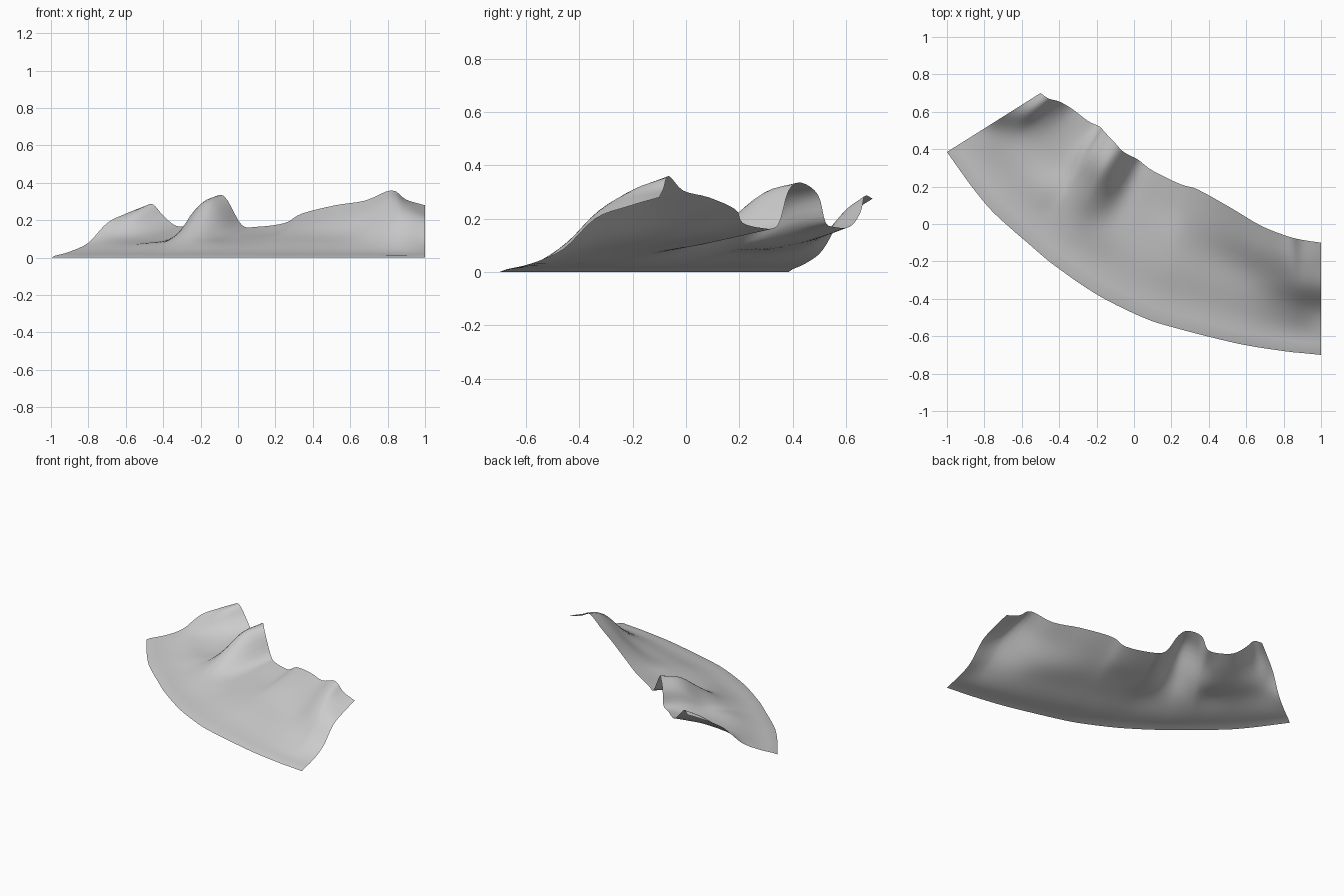
import bpy, bmesh

# Cross sections along the hillside, left to right:
# front x, front y, back x, back y, then heights at 40, 60, 80 and 100 % of the way back
SECTIONS = [
    (-1.00, .385, -.50, .70, .08, .185, .235, .275),
    (-.94, .30, -.455, .67, .08, .14, .23, .285),
    (-.86, .19, -.40, .655, .075, .11, .17, .225),
    (-.76, .07, -.33, .615, .07, .095, .13, .17),
    (-.64, -.04, -.245, .55, .075, .09, .125, .17),
    (-.57, -.10, -.185, .522, .075, .11, .17, .19),
    (-.53, -.135, -.16, .495, .08, .145, .25, .29),
    (-.46, -.195, -.10, .432, .09, .19, .30, .335),
    (-.40, -.24, -.055, .385, .09, .175, .26, .305),
    (-.28, -.325, .02, .345, .08, .11, .145, .175),
    (-.14, -.41, .10, .285, .07, .10, .13, .165),
    (.06, -.505, .25, .212, .075, .11, .14, .185),
    (.20, -.55, .34, .185, .08, .125, .18, .235),
    (.45, -.615, .52, .085, .08, .13, .21, .28),
    (.62, -.652, .68, -.01, .085, .15, .24, .305),
    (.82, -.682, .82, -.065, .11, .225, .31, .36),
    (.90, -.69, .90, -.085, .11, .23, .285, .31),
    (1.00, -.70, 1.00, -.10, .085, .20, .245, .28),
]
STEPS = 4


def spline(p, steps):
    """Catmull-Rom through a list of equal-length tuples."""
    p = [tuple(2 * a - b for a, b in zip(p[0], p[1]))] + p + \
        [tuple(2 * a - b for a, b in zip(p[-1], p[-2]))]
    out = []
    for i in range(1, len(p) - 2):
        for s in range(steps):
            t = s / steps
            out.append(tuple(
                .5 * (2 * b + (c - a) * t + (2 * a - 5 * b + 4 * c - d) * t * t
                      + (3 * b - a - 3 * c + d) * t ** 3)
                for a, b, c, d in zip(*p[i - 1:i + 3])))
    out.append(p[-2])
    return out


# Hillside sheet: loft the smoothed sections into a grid
bm = bmesh.new()
rows = []
for fx, fy, bx, by, *z in spline(SECTIONS, STEPS):
    heights = spline([(h,) for h in [0.005, .032] + z], STEPS)
    n = len(heights) - 1
    rows.append([bm.verts.new((fx + (bx - fx) * j / n, fy + (by - fy) * j / n, max(h[0], 0)))
                 for j, h in enumerate(heights)])
for r, q in zip(rows, rows[1:]):
    for j in range(len(r) - 1):
        bm.faces.new((r[j], q[j], q[j + 1], r[j + 1]))
for r in rows:
    r[0].co.z = 0
mesh = bpy.data.meshes.new("hillside")
bm.to_mesh(mesh)
bm.free()
mesh.polygons.foreach_set("use_smooth", [True] * len(mesh.polygons))
hill = bpy.data.objects.new("hillside", mesh)
bpy.context.collection.objects.link(hill)
